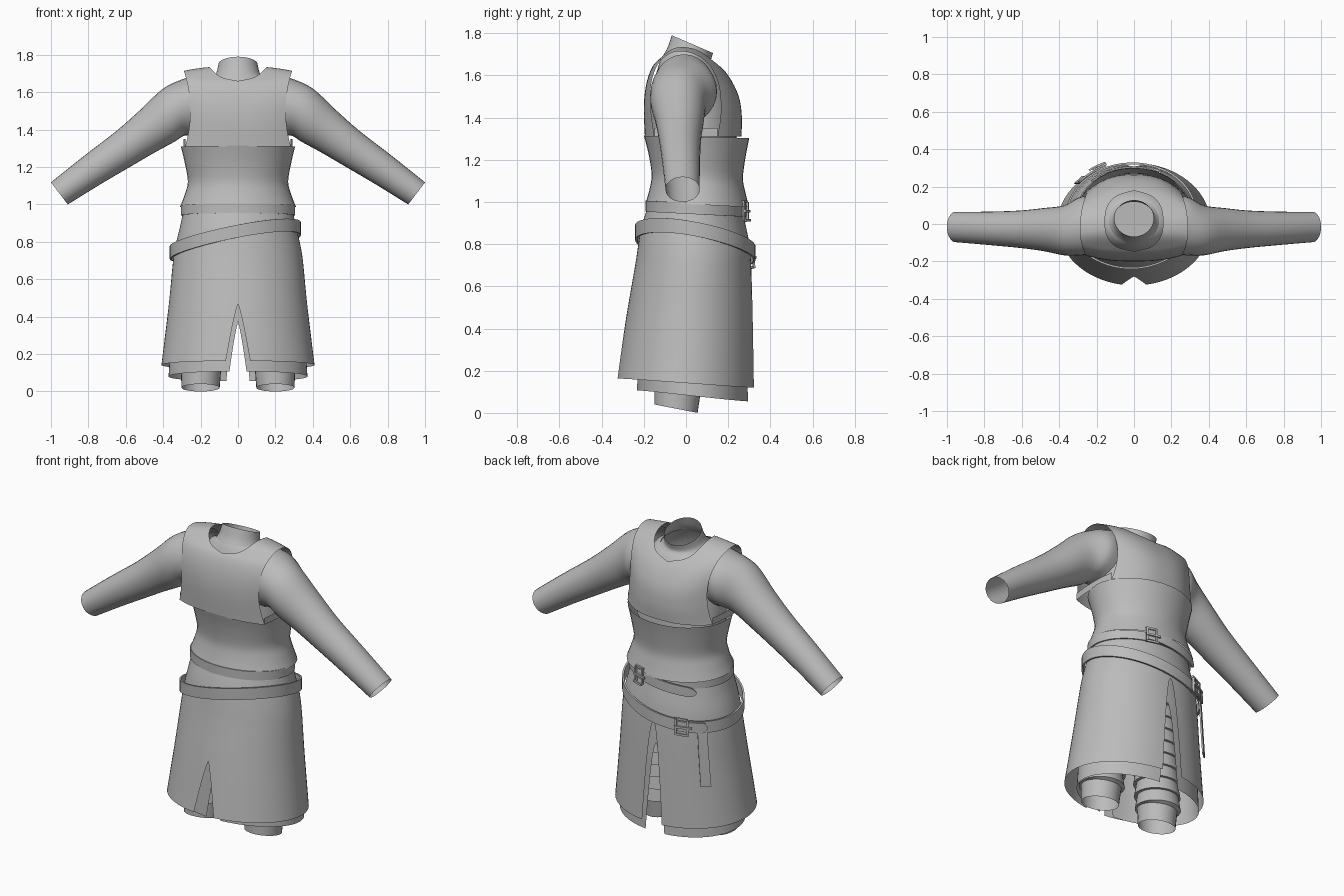
import bpy, bmesh, math
from math import sin, cos, pi, radians
from mathutils import Vector

if "Cube" in bpy.data.objects:
    bpy.data.objects.remove(bpy.data.objects["Cube"])

cloth = bpy.data.materials.new("grey_cloth")
cloth.diffuse_color = (0.5, 0.5, 0.5, 1)
cloth.use_nodes = True
cloth.node_tree.nodes["Principled BSDF"].inputs["Base Color"].default_value = cloth.diffuse_color


def spline(pts, n):
    """Catmull-Rom through tuples of any length."""
    out = []
    for i in range(len(pts) - 1):
        a, b, c, d = (pts[min(max(i + k, 0), len(pts) - 1)] for k in (-1, 0, 1, 2))
        for j in range(n):
            t = j / n
            out.append(tuple(0.5 * (2 * q + (r - p) * t + (2 * p - 5 * q + 4 * r - s) * t * t
                                    + (3 * q - p - 3 * r + s) * t ** 3)
                             for p, q, r, s in zip(a, b, c, d)))
    return out + [tuple(pts[-1])]


def build(name, patches):
    """One object from patches of (rows of points, closed rows, capped ends)."""
    bm = bmesh.new()
    for rows, closed, cap in patches:
        vs = [[bm.verts.new(p) for p in r] for r in rows]
        n = len(vs[0])
        for a, b in zip(vs, vs[1:]):
            for i in range(n if closed else n - 1):
                k = (i + 1) % n
                bm.faces.new((a[i], a[k], b[k], b[i]))
        if cap:
            bm.faces.new(vs[0][::-1])
            bm.faces.new(vs[-1])
    bmesh.ops.remove_doubles(bm, verts=bm.verts, dist=0.0004)
    bmesh.ops.recalc_face_normals(bm, faces=bm.faces)
    me = bpy.data.meshes.new(name)
    bm.to_mesh(me)
    bm.free()
    me.materials.append(cloth)
    ob = bpy.data.objects.new(name, me)
    bpy.context.collection.objects.link(ob)
    bpy.ops.object.select_all(action='DESELECT')
    ob.select_set(True)
    bpy.context.view_layer.objects.active = ob
    bpy.ops.object.shade_smooth_by_angle(angle=radians(35))
    return ob


def ring(cx, rx, yf, yb, zf, zb, n=40):
    """Ellipse from yf to yb whose height tilts from zf to zb."""
    return [Vector((cx + rx * cos(2 * pi * i / n),
                    (yf + yb) / 2 + (yb - yf) / 2 * sin(2 * pi * i / n),
                    (zf + zb) / 2 + (zb - zf) / 2 * sin(2 * pi * i / n))) for i in range(n)]


def on(secs, z, th, off=0):
    """Point on a body of sections (z, rx, yf, yb), listed from the top down."""
    zc = min(max(z, secs[-1][0]), secs[0][0])
    for a, b in zip(secs, secs[1:]):
        if a[0] >= zc >= b[0]:
            t = (a[0] - zc) / (a[0] - b[0])
            rx, yf, yb = (a[k] + (b[k] - a[k]) * t for k in (1, 2, 3))
            break
    return Vector(((rx + off) * cos(th), (yf + yb) / 2 + ((yb - yf) / 2 + off) * sin(th), z))


def skirt(name, secs, hem_f, hem_b, slit_f, slit_b):
    """Two mirrored halves that part along a front and a back slit (apex, half width, power)."""
    def gap(z, hem, slit):
        return slit[1] * max(0, (slit[0] - z) / (slit[0] - hem)) ** slit[2]
    patches, top = [], secs[0][0]
    for s in (1, -1):
        rows = []
        for j in range(41):
            row = []
            for i in range(33):
                u = i / 32
                hem = hem_f + (hem_b - hem_f) * (sin(pi * (u - 0.5)) + 1) / 2
                z = top + (hem - top) * j / 40
                rx = on(secs, z, 0).x
                df = math.asin(gap(z, hem_f, slit_f) / rx)
                db = math.asin(gap(z, hem_b, slit_b) / rx)
                p = on(secs, z, -pi / 2 + df + (pi - df - db) * u)
                row.append((s * p.x, p.y, p.z))
            rows.append(row)
        patches.append((rows, False, False))
    return build(name, patches)


def strap(secs, t0, t1, zf, h, off, thick=0.01, n=12, cap=True, tip=False):
    """Band wrapped around a body between two angles in degrees."""
    rows = []
    for i in range(n + 1):
        th = radians(t0 + (t1 - t0) * i / n)
        z = zf(th)
        k = h * (math.sqrt(max(0.05, 1 - ((i / n - 0.85) / 0.15) ** 2)) if tip and i / n > 0.85 else 1)
        rows.append([(*on(secs, z, th, o).xy, z + dz)
                     for o, dz in ((off, -k), (off + thick, -k), (off + thick, k), (off, k))])
    return rows, True, cap


def buckle(secs, t, zf, off):
    """Square frame with a prong."""
    w, h = 6, 0.044
    return [strap(secs, t - w, t - w + 2, zf, h, off, n=2),
            strap(secs, t + w - 2, t + w, zf, h, off, n=2),
            strap(secs, t - w, t + w, lambda a: zf(a) + h, 0.006, off, n=4),
            strap(secs, t - w, t + w, lambda a: zf(a) - h, 0.006, off, n=4),
            strap(secs, t - w, t + w + 3, zf, 0.006, off + 0.006, n=4)]


# Skirts
outer = spline([(.98, .290, -.180, .262), (.88, .310, -.212, .285), (.80, .330, -.226, .300),
                (.70, .347, -.241, .309), (.45, .372, -.284, .318), (.12, .412, -.335, .326)], 4)
inner = [(.90, .290, -.19, .262), (.50, .345, -.215, .288), (.055, .373, -.237, .297)]
skirt("outer_skirt", outer, .163, .12, (.465, .065, .8), (.72, .065, .55))
skirt("inner_skirt", inner, .107, .055, (.37, .046, .8), (.58, .062, .6))

# Corset with flared rims
build("corset", [([ring(0, rx, yf, yb, z, z - d) for z, rx, yf, yb, d in spline(
    [(1.315, .305, -.200, .300, .012), (1.23, .285, -.178, .283, .014), (1.13, .268, -.163, .270, .017),
     (1.06, .286, -.173, .283, .02), (1.0, .310, -.190, .300, .025)], 4)], True, False)])

# Undershirt and collar
build("shirt", [([ring(0, *r) for r in [
    (.262, -.16, .24, 1.25, 1.25), (.25, -.17, .235, 1.45, 1.45), (.235, -.15, .18, 1.58, 1.58),
    (.17, -.12, .15, 1.68, 1.64), (.135, -.10, .135, 1.705, 1.65)]], True, False)])
build("collar", [([ring(0, *r) for r in spline([
    (.135, -.105, .138, 1.70, 1.645), (.116, -.086, .119, 1.735, 1.667),
    (.105, -.067, .128, 1.79, 1.706)], 4)], True, False)])

# Vest: sheet over the shoulders with a neck opening
mid = spline([(-.195, 1.31), (-.20, 1.45), (-.19, 1.55), (-.165, 1.63), (-.13, 1.675), (-.05, 1.735),
              (.05, 1.728), (.13, 1.672), (.20, 1.60), (.25, 1.50), (.265, 1.40), (.262, 1.31)], 6)
edge = spline([(-.15, 1.31), (-.168, 1.45), (-.165, 1.56), (-.14, 1.64), (-.10, 1.688), (-.05, 1.712),
               (.02, 1.708), (.09, 1.67), (.135, 1.61), (.16, 1.53), (.165, 1.42), (.15, 1.31)], 6)
vest = []
for s in (1, -1):
    rows = []
    for c, e in zip(mid, edge):
        x_in = .155 * max(0, 1 - abs((c[0] - .015) / .155) ** 2.6) ** (1 / 2.6)
        x_out = .255 + .03 * ((e[1] - 1.5) / .2) ** 2
        row = []
        for i in range(13):
            x = x_in + (x_out - x_in) * i / 12
            p = Vector(c).lerp(Vector(e), (x / x_out) ** 2.5)
            row.append((s * x, p.x, p.y))
        rows.append(row)
    vest.append((rows, False, False))
    # strip below the armhole
    vest.append(([[(s * (.28 + .012 * cos(pi * k / 16)), .0187 * k, z) for k in range(-8, 9)]
                  for z in (1.31, 1.35)], False, False))
build("vest", vest)

# Sleeves: top x, top z, bottom x, bottom z, front y, back y
sleeve = spline([(.20, 1.70, .22, 1.36, -.16, .14), (.29, 1.672, .285, 1.368, -.168, .145),
                 (.40, 1.62, .34, 1.335, -.168, .10), (.52, 1.508, .45, 1.275, -.145, .085),
                 (.65, 1.393, .57, 1.205, -.128, .072), (.82, 1.262, .74, 1.105, -.112, .066),
                 (1.0, 1.118, .91, 1.0, -.097, .065)], 4)
for side, s in (("right", 1), ("left", -1)):
    rows = []
    for tx, tz, bx, bz, yf, yb in sleeve:
        a, b = Vector((tx, 0, tz)), Vector((bx, 0, bz))
        row = []
        for i in range(28):
            th = 2 * pi * i / 28
            p = (a + b) / 2 + (a - b) / 2 * cos(th)
            row.append((s * p.x, (yf + yb) / 2 + (yb - yf) / 2 * sin(th), p.z))
        rows.append(row)
    build(side + "_sleeve", [(rows, True, False)])

    # Trouser leg with overlapping horizontal bands
    leg = [ring(s * .2, .102, -.15, .055, .04, .0, 28), ring(s * .198, .108, -.15, .07, .14, .10, 28)]
    for k in range(9):
        z, r, cx = .12 + .075 * k, .113 + .0015 * k, s * (.198 - .004 * k)
        leg += [ring(cx, r + .012, -.035 - r - .012, -.035 + r + .012, z + .01, z - .01, 28),
                ring(cx, r, -.035 - r, -.035 + r, z + .085, z + .065, 28)]
    build(side + "_trouser_leg", [(leg, True, False)])

# Trouser hips, closed at the crotch
build("trouser_hips", [([ring(0, .27, -.17, .24, .95, .95), ring(0, .29, -.17, .24, .74, .74)], True, True)])


# Waist belt, its buckle and free end
def waist_z(th):
    return .968 - .012 * sin(th)


def tail_z(th):
    return .962 - .045 * max(0, (math.degrees(th) - 70) / 64)


build("waist_belt", [strap(outer, 0, 360, waist_z, .026, .003, n=64, cap=False)])
build("waist_belt_end", [strap(outer, 66, 134, tail_z, .028, .02, n=30, tip=True)])
build("waist_buckle", buckle(outer, 70, waist_z, .028))


# Slanted hip belt, its buckle and hanging end
def hip_z(th):
    p = on(outer, .82, th)
    return .815 + .2 * p.x - .19 * p.y


build("hip_belt", [strap(outer, 0, 360, hip_z, .034, .014, n=72, cap=False)])
build("hip_belt_end", [strap(outer, 114, 142, hip_z, .03, .026, n=16, tip=True)])
build("hip_buckle", buckle(outer, 119, hip_z, .036))
hang = []
for i in range(9):
    z = .75 - .37 * i / 8
    hang.append([on(outer, z, radians(a), o) for a, o in ((133, .018), (133, .027), (142, .027), (142, .018))])
build("hanging_strap", [(hang, True, True)])
